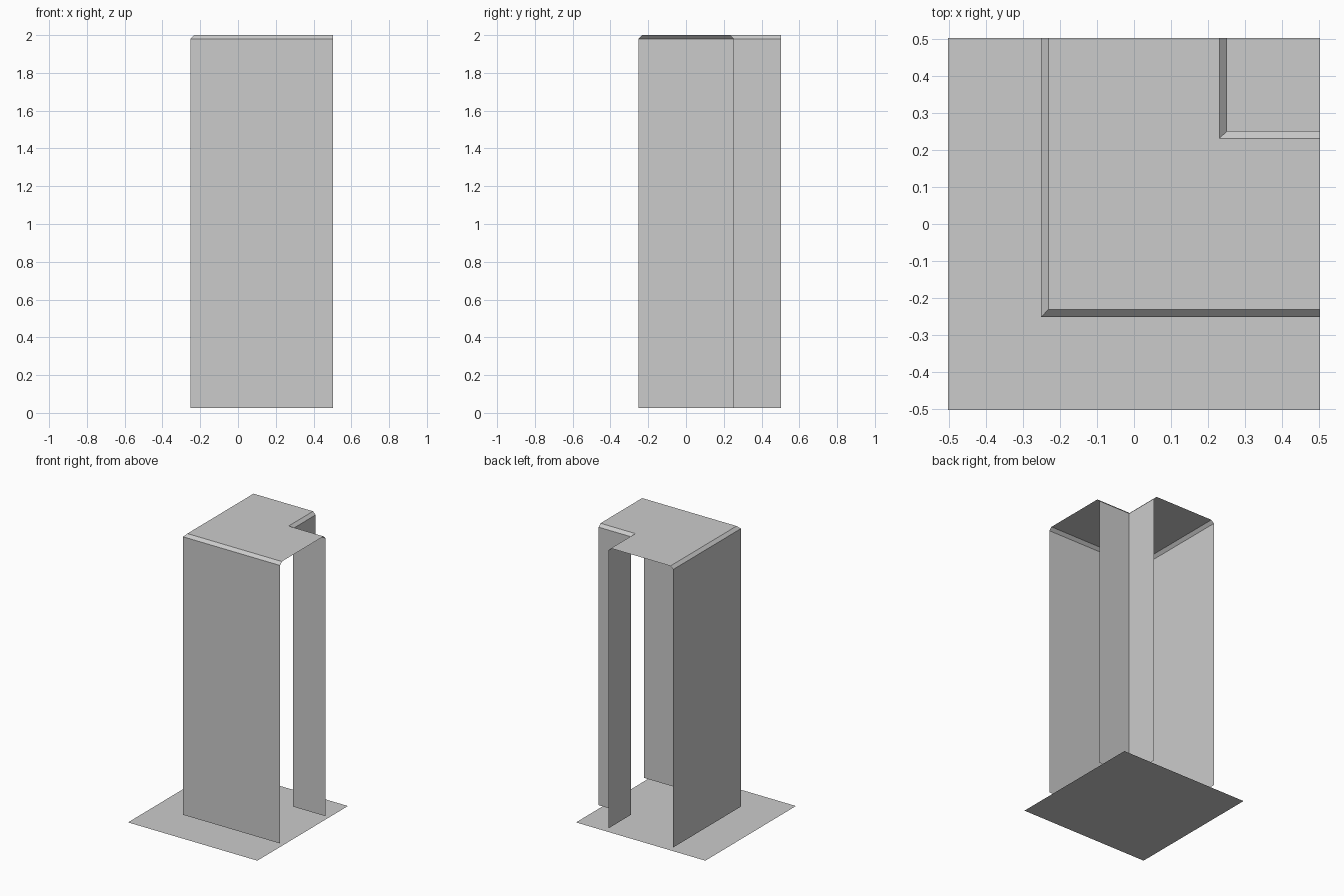
import bpy, bmesh

if "Cube" in bpy.data.objects:
    bpy.data.objects.remove(bpy.data.objects["Cube"])

S = 1.0063               # overall scale so the height is exactly 2
E, W, B = 0.5 * S, 0.25 * S, 0.02 * S   # tile edge, wall offset, bevel size
Z0, Z1 = 0.025, 2.0      # wall foot and cap height
I = W - B                # inset position of the cap edge


def finish(name, bm):
    mesh = bpy.data.meshes.new(name)
    bm.to_mesh(mesh)
    bm.free()
    obj = bpy.data.objects.new(name, mesh)
    bpy.context.collection.objects.link(obj)
    return obj


# Flat floor tile
bm = bmesh.new()
bm.faces.new([bm.verts.new((x, y, 0)) for x, y in ((-E, -E), (E, -E), (E, E), (-E, E))])
finish("floor_tile", bm)

# Corner wall: outer and inner L-shaped runs, each rising to a bevelled edge
outer = [(-W, E), (-W, -W), (E, -W)]
outer_cap = [(-I, E), (-I, -I), (E, -I)]
inner = [(E, W), (W, W), (W, E)]
inner_cap = [(E, I), (I, I), (I, E)]

bm = bmesh.new()
cap = []
for path, cap_path in ((outer, outer_cap), (inner, inner_cap)):
    rows = [[bm.verts.new((x, y, z)) for x, y in pts]
            for pts, z in ((path, Z0), (path, Z1 - B), (cap_path, Z1))]
    for low, high in zip(rows, rows[1:]):
        for i in range(2):
            bm.faces.new((low[i], low[i + 1], high[i + 1], high[i]))
    cap += rows[-1]

# L-shaped top cap joining both runs
bm.faces.new(cap)
finish("corner_wall", bm)
